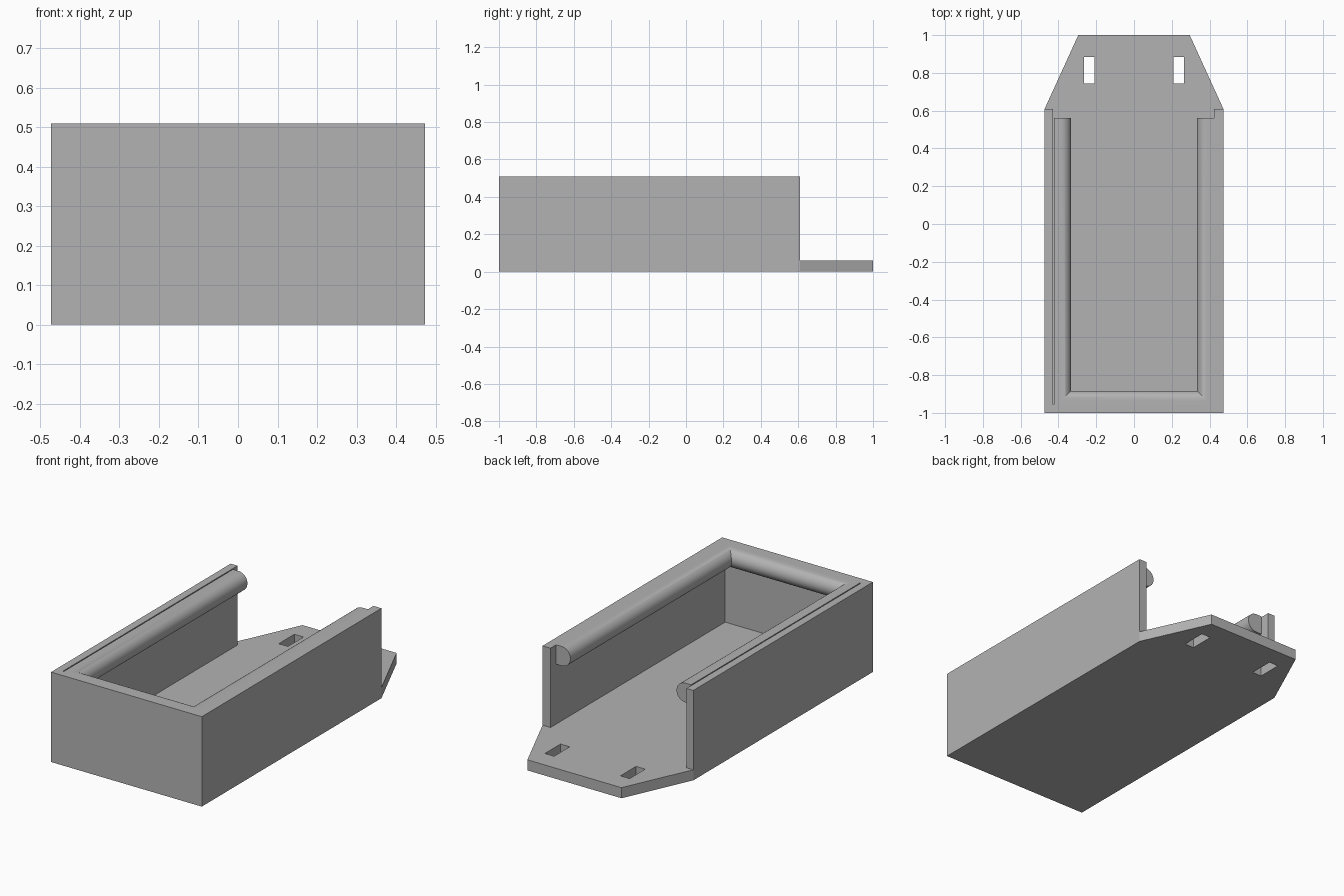
import bpy
import bmesh
from math import sin, cos, pi

if "Cube" in bpy.data.objects:
    bpy.data.objects.remove(bpy.data.objects["Cube"], do_unlink=True)

grey = bpy.data.materials.new("plain grey")
grey.use_nodes = True
colour = (0.45, 0.45, 0.45, 1)
grey.diffuse_color = colour
grey.node_tree.nodes["Principled BSDF"].inputs["Base Color"].default_value = colour

HALF, TOP, FLOOR = 0.473, 0.51, 0.06


def make_object(name, bm):
    bmesh.ops.recalc_face_normals(bm, faces=bm.faces)
    mesh = bpy.data.meshes.new(name)
    bm.to_mesh(mesh)
    bm.free()
    mesh.materials.append(grey)
    obj = bpy.data.objects.new(name, mesh)
    bpy.context.collection.objects.link(obj)
    return obj


def prism(name, outline, z0, z1):
    bm = bmesh.new()
    rings = [[bm.verts.new((x, y, z)) for x, y in outline] for z in (z0, z1)]
    bm.faces.new(rings[0])
    bm.faces.new(rings[1])
    n = len(outline)
    for i in range(n):
        j = (i + 1) % n
        bm.faces.new((rings[0][i], rings[0][j], rings[1][j], rings[1][i]))
    return make_object(name, bm)


def box(name, x0, x1, y0, y1, z0, z1):
    return prism(name, [(x0, y0), (x1, y0), (x1, y1), (x0, y1)], z0, z1)


def cut(target, cutter):
    mod = target.modifiers.new("cut", 'BOOLEAN')
    mod.operation = 'DIFFERENCE'
    mod.solver = 'EXACT'
    mod.object = cutter
    bpy.context.view_layer.objects.active = target
    bpy.ops.object.modifier_apply(modifier=mod.name)
    bpy.data.objects.remove(cutter, do_unlink=True)


# Tray: tapered block with the cavity, open back and strap slots cut away
tray = prism("tray", [(-HALF, -1), (HALF, -1), (HALF, 0.61), (0.295, 1),
                      (-0.295, 1), (-HALF, 0.61)], 0, TOP)
cut(tray, box("back_cutter", -1, 1, 0.61, 2, FLOOR, 1))
cut(tray, box("cavity_cutter", -0.43, 0.423, -0.955, 2, FLOOR, 1))
for s in (-1, 1):
    cut(tray, box("slot_cutter", s * 0.237 - 0.029, s * 0.237 + 0.029,
                  0.745, 0.885, -1, 1))

# Rounded lip: half-round profile swept round three sides with mitred corners
R, CENTRE, BACK, SHIFT = 0.055, 0.085, 0.049, 0.023
profile = [(BACK, TOP)]
for i in range(25):
    a = pi / 2 - pi * i / 24
    profile.append((CENTRE + R * cos(a), TOP - R + R * sin(a)))
profile.append((BACK, TOP - 2 * R))

bm = bmesh.new()
rings = []
for side, at_front in ((-1, False), (-1, True), (1, True), (1, False)):
    rings.append([bm.verts.new((side * (HALF - d),
                                -1 + d - SHIFT if at_front else 0.56, z))
                  for d, z in profile])
n = len(profile)
for a, b in zip(rings, rings[1:]):
    for i in range(n):
        j = (i + 1) % n
        bm.faces.new((a[i], a[j], b[j], b[i]))
bm.faces.new(rings[0])
bm.faces.new(rings[-1])
lip = make_object("rounded_lip", bm)

bpy.ops.object.select_all(action='DESELECT')
lip.select_set(True)
bpy.context.view_layer.objects.active = lip
bpy.ops.object.shade_smooth_by_angle(angle=0.6)
